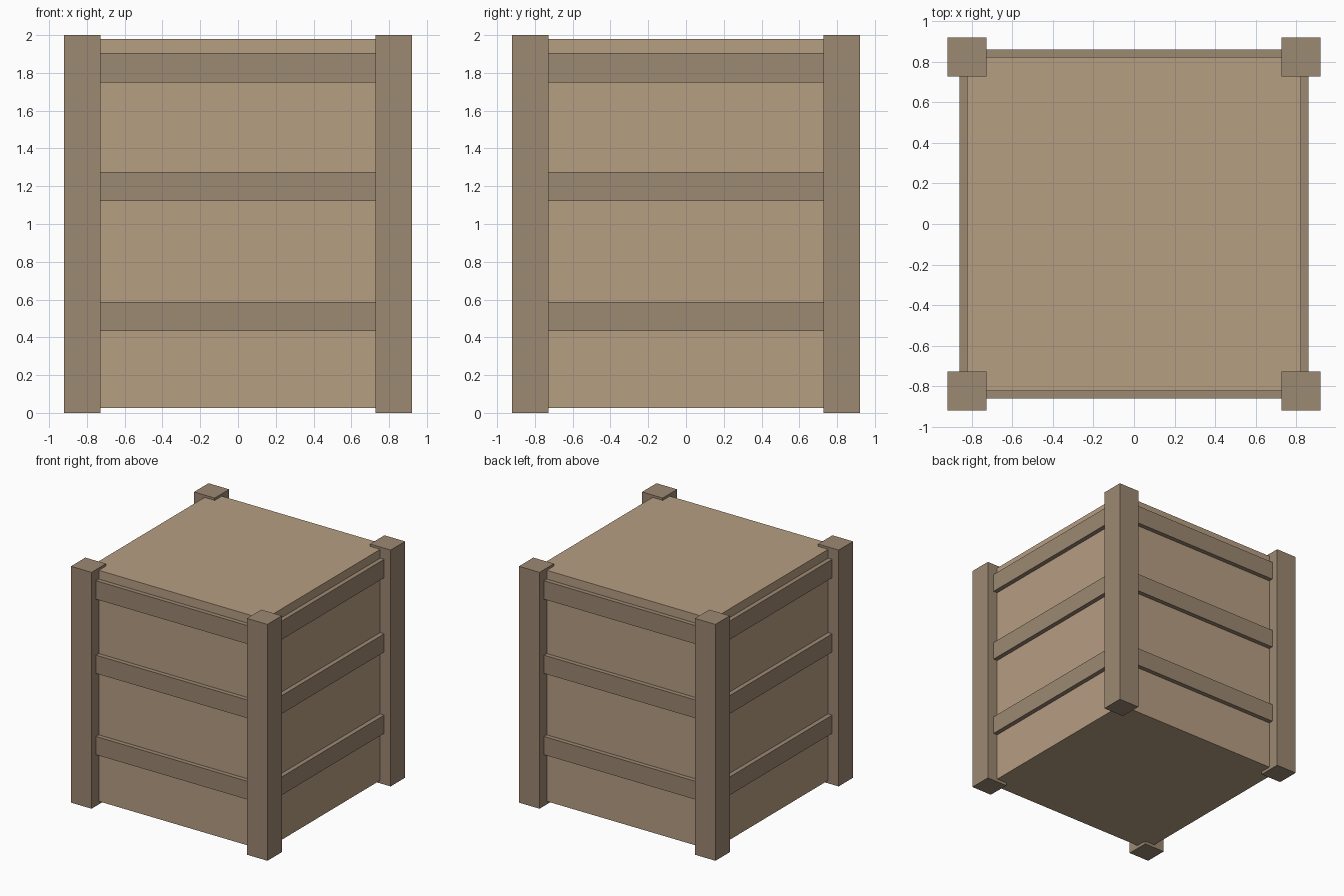
import bpy
from math import pi
from mathutils import Matrix

if "Cube" in bpy.data.objects:
    bpy.data.objects.remove(bpy.data.objects["Cube"])


def material(name, rgb):
    m = bpy.data.materials.new(name)
    m.diffuse_color = (*rgb, 1)
    m.use_nodes = True
    m.node_tree.nodes["Principled BSDF"].inputs["Base Color"].default_value = m.diffuse_color
    return m


panel_wood = material("panel_wood", (0.468, 0.342, 0.223))
frame_wood = material("frame_wood", (0.333, 0.246, 0.168))


def box(name, lo, hi, mat, turn=0):
    """Box between two corners, turned about the z axis in quarter turns."""
    bpy.ops.mesh.primitive_cube_add(size=1)
    ob = bpy.context.object
    ob.name = name
    size = [b - a for a, b in zip(lo, hi)]
    mid = [(a + b) / 2 for a, b in zip(lo, hi)]
    ob.data.transform(Matrix.Rotation(turn * pi / 2, 4, 'Z')
                      @ Matrix.Translation(mid) @ Matrix.Diagonal((*size, 1)))
    ob.data.materials.append(mat)
    return ob


BODY, RAIL, POST_IN, POST_OUT = 0.822, 0.86, 0.727, 0.92

# Crate body
box("crate_body", (-BODY, -BODY, 0.025), (BODY, BODY, 1.98), panel_wood)

# One corner post and three rails for each side
for side in range(4):
    box(f"corner_post_{side + 1}", (POST_IN, -POST_OUT, 0),
        (POST_OUT, -POST_IN, 2), frame_wood, side)
    for level, (z0, z1) in zip(("low", "middle", "top"),
                               ((0.434, 0.588), (1.122, 1.276), (1.75, 1.906))):
        box(f"{level}_rail_{side + 1}", (-POST_IN, -RAIL, z0),
            (POST_IN, -BODY + 0.01, z1), frame_wood, side)
